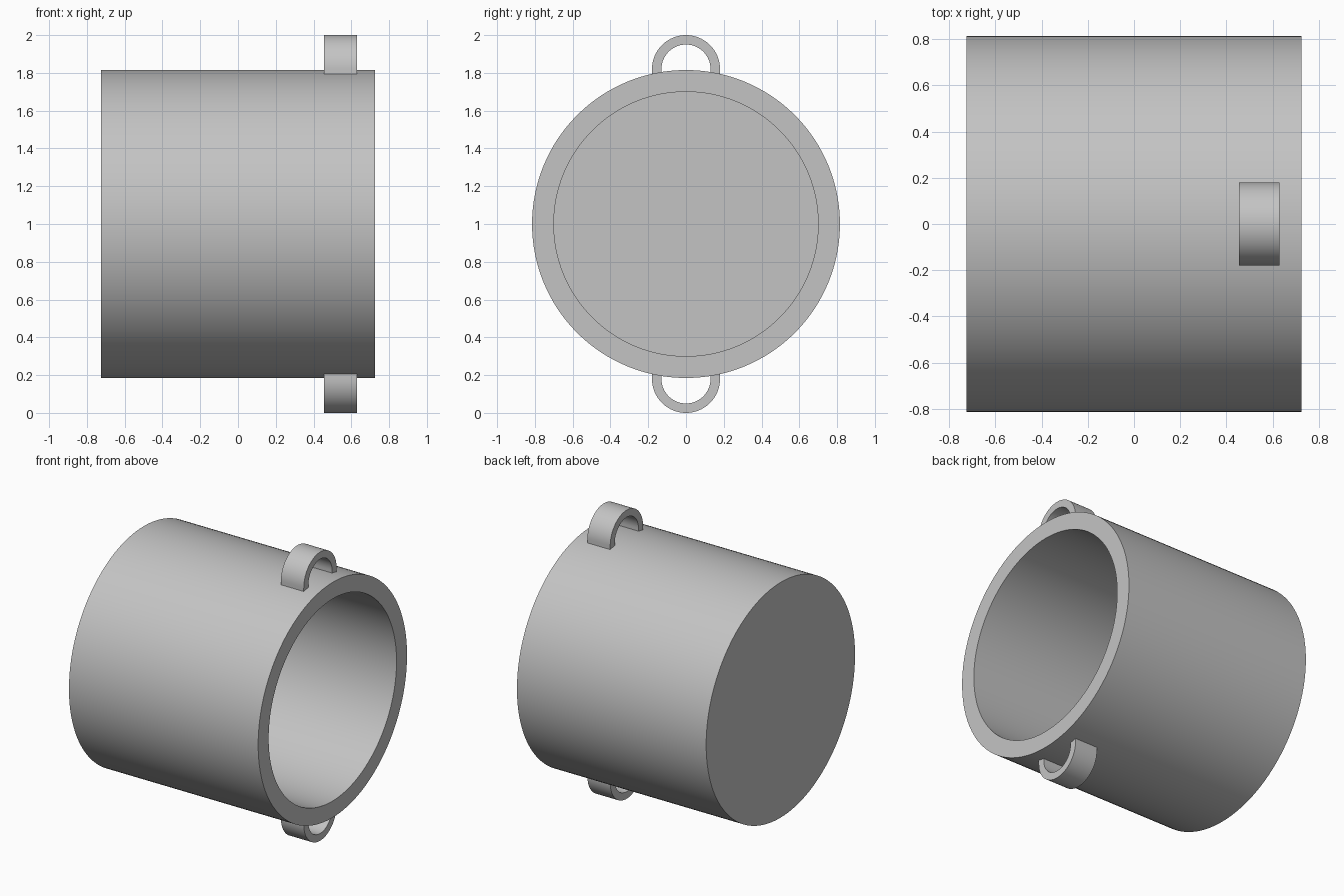
import bpy, bmesh, math
from mathutils import Vector, Matrix

cube = bpy.data.objects.get("Cube")
if cube:
    bpy.data.objects.remove(cube, do_unlink=True)

GREY = (0.55, 0.55, 0.55, 1)
grey = bpy.data.materials.new("plain grey")
grey.use_nodes = True
grey.diffuse_color = GREY
grey.node_tree.nodes["Principled BSDF"].inputs["Base Color"].default_value = GREY

CENTRE = 1.0                      # height of the drum axis
OUTER, INNER = 0.815, 0.70        # drum radii
HALF, WALL = 0.725, 0.115         # half length, floor thickness


def finish(name, bm):
    bmesh.ops.remove_doubles(bm, verts=bm.verts, dist=1e-5)
    bmesh.ops.recalc_face_normals(bm, faces=bm.faces)
    mesh = bpy.data.meshes.new(name)
    bm.to_mesh(mesh)
    bm.free()
    mesh.materials.append(grey)
    obj = bpy.data.objects.new(name, mesh)
    bpy.context.collection.objects.link(obj)
    bpy.ops.object.select_all(action="DESELECT")
    obj.select_set(True)
    bpy.context.view_layer.objects.active = obj
    bpy.ops.object.shade_smooth_by_angle(angle=math.radians(30))
    return obj


# Hollow drum: wall and floor profile turned about the x axis, open at +x
bm = bmesh.new()
profile = [(-HALF, 0), (-HALF, OUTER), (HALF, OUTER), (HALF, INNER),
           (WALL - HALF, INNER), (WALL - HALF, 0)]
verts = [bm.verts.new((x, 0, r)) for x, r in profile]
edges = [bm.edges.new(pair) for pair in zip(verts, verts[1:])]
bmesh.ops.spin(bm, geom=verts + edges, cent=(0, 0, 0), axis=(1, 0, 0),
               angle=math.tau, steps=128, use_duplicate=False)
bmesh.ops.translate(bm, verts=bm.verts, vec=(0, 0, CENTRE))
finish("drum", bm)


# Arched lugs: half rings with short legs that sink into the drum wall
def lug(name, side):
    bm = bmesh.new()
    steps = 40
    arc = [math.pi * i / steps for i in range(steps + 1)]
    rise, foot = 0.82, 0.795

    def arch(radius):
        points = [(radius * math.cos(a), rise + radius * math.sin(a)) for a in arc]
        return [(radius, foot)] + points + [(-radius, foot)]

    rings = [[bm.verts.new((x, y, side * z + CENTRE)) for y, z in arch(r)]
             for x, r in ((0.455, 0.18), (0.63, 0.18), (0.63, 0.13), (0.455, 0.13))]
    for a, b in zip(rings, rings[1:] + rings[:1]):
        for i in range(len(a) - 1):
            bm.faces.new((a[i], a[i + 1], b[i + 1], b[i]))
    for end in (0, -1):
        bm.faces.new([ring[end] for ring in rings])
    finish(name, bm)


lug("top_lug", 1)
lug("bottom_lug", -1)
